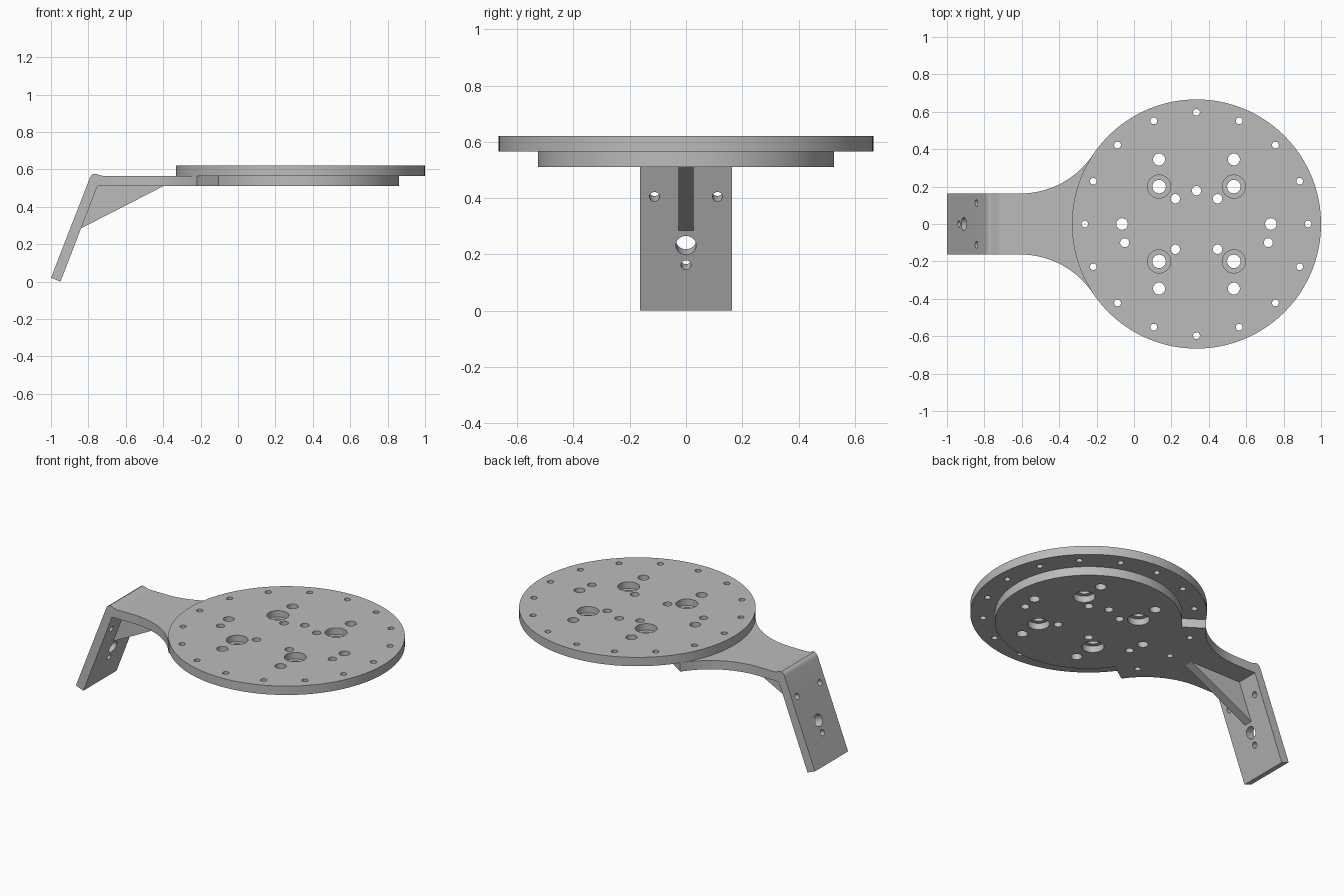
import bpy, bmesh
from math import sin, cos, pi, radians, sqrt
from mathutils import Matrix, Vector

if "Cube" in bpy.data.objects:
    bpy.data.objects.remove(bpy.data.objects["Cube"], do_unlink=True)

GREY = (0.5, 0.5, 0.5, 1)
grey = bpy.data.materials.new("matte grey")
grey.use_nodes = True
grey.diffuse_color = GREY
grey.node_tree.nodes["Principled BSDF"].inputs["Base Color"].default_value = GREY

CX, R_TOP, R_LOW = 0.334, 0.666, 0.527      # platform centre and radii
Z_LOW, Z_MID, Z_TOP = 0.51, 0.565, 0.62     # platform layers
HALF = 0.163                                # half width of the arm


def new_object(name, bm):
    bmesh.ops.recalc_face_normals(bm, faces=bm.faces)
    mesh = bpy.data.meshes.new(name)
    bm.to_mesh(mesh)
    bm.free()
    ob = bpy.data.objects.new(name, mesh)
    bpy.context.collection.objects.link(ob)
    mesh.materials.append(grey)
    return ob


def extrude(name, points, depth):
    """Close an outline of 3D points and sweep it along a vector."""
    bm = bmesh.new()
    face = bm.faces.new([bm.verts.new(p) for p in points])
    swept = bmesh.ops.extrude_face_region(bm, geom=[face])["geom"]
    bmesh.ops.translate(bm, vec=depth,
                        verts=[v for v in swept if isinstance(v, bmesh.types.BMVert)])
    return new_object(name, bm)


def side_profile(name, points, half):
    return extrude(name, [(x, -half, z) for x, z in points], (0, 2 * half, 0))


def arc(cx, cy, r, start, end, n):
    return [(cx + r * cos(start + (end - start) * i / n),
             cy + r * sin(start + (end - start) * i / n)) for i in range(n + 1)]


def add_drill(bm, profile, matrix, n=24):
    """Add a closed stepped cylinder, given as (radius, height) rings."""
    rings = [[bm.verts.new(matrix @ Vector((x, y, z))) for x, y in
              arc(0, 0, r, 0, 2 * pi * (n - 1) / n, n - 1)] for r, z in profile]
    for a, b in zip(rings, rings[1:]):
        for i in range(n):
            j = (i + 1) % n
            bm.faces.new((a[i], a[j], b[j], b[i]))
    bm.faces.new(rings[0][::-1])
    bm.faces.new(rings[-1])


def finish(ob, cutter=None):
    bpy.ops.object.select_all(action='DESELECT')
    ob.select_set(True)
    bpy.context.view_layer.objects.active = ob
    if cutter:
        mod = ob.modifiers.new("holes", 'BOOLEAN')
        mod.operation, mod.solver, mod.object = 'DIFFERENCE', 'EXACT', cutter
        bpy.ops.object.modifier_apply(modifier=mod.name)
    bpy.ops.object.shade_smooth_by_angle(angle=radians(30))


# Round top plate
top_plate = extrude("top_plate",
                    [(x, y, Z_MID) for x, y in arc(CX, 0, R_TOP, 0, 2 * pi * 127 / 128, 127)],
                    (0, 0, Z_TOP - Z_MID))

# Lower plate: smaller disc that runs into the flared arm
spread = radians(33.8)
fillet = (R_TOP * sin(spread) - HALF) / (1 - sin(spread))
fx, fy = CX - (R_TOP + fillet) * cos(spread), HALF + fillet
flare = arc(fx, fy, fillet, -spread, -pi / 2, 20)
disc = arc(CX, 0, R_LOW, spread - pi, pi - spread, 100)
outline = disc + flare + [(-0.72, HALF), (-0.72, -HALF)] + [(x, -y) for x, y in flare[::-1]]
lower_plate = extrude("lower_plate_and_arm", [(x, y, Z_LOW) for x, y in outline],
                      (0, 0, Z_MID - Z_LOW))

# Sloping mounting leg with a rounded ridge at the bend
mounting_leg = side_profile("mounting_leg", [
    (-1, 0.02), (-0.949, 0), (-0.752, Z_LOW), (-0.72, Z_LOW), (-0.72, Z_MID),
    (-0.737, 0.568), (-0.752, 0.574), (-0.768, 0.577), (-0.78, 0.572), (-0.788, 0.562),
    (-0.793, 0.552)], HALF)

# Gusset under the bend
gusset = side_profile("gusset", [(-0.4, Z_LOW), (-0.752, Z_LOW), (-0.839, 0.285)], 0.027)

# Platform holes: rim ring, stepped bolt holes, and plain holes
bm = bmesh.new()


def drill_down(x, y, r):
    add_drill(bm, [(r, 0.4), (r, 0.7)], Matrix.Translation((x, y, 0)))


for x, y in arc(CX, 0, 0.597, 0, 2 * pi * 15 / 16, 15):
    drill_down(x, y, 0.018)
for sx in (-1, 1):
    drill_down(CX + sx * 0.398, 0, 0.031)
    drill_down(CX + sx * 0.384, -0.1, 0.024)
    for sy in (-1, 1):
        drill_down(CX + sx * 0.2, sy * 0.345, 0.032)
        drill_down(CX + sx * 0.113, sy * 0.135, 0.025)
        add_drill(bm, [(0.062, 0.4), (0.062, 0.55), (0.036, 0.55), (0.036, 0.58),
                       (0.062, 0.58), (0.062, 0.7)],
                  Matrix.Translation((CX + sx * 0.2, sy * 0.2, 0)), 32)
drill_down(CX, 0.178, 0.025)
platform_drills = new_object("platform_drills", bm)

# Leg holes, square to the slope
bm = bmesh.new()
normal = Vector((-0.932, 0, 0.3625))
for y, z, r in ((-0.112, 0.405, 0.018), (0.112, 0.405, 0.018),
                (0, 0.232, 0.036), (0, 0.162, 0.018)):
    place = Matrix.Translation((-0.949 + z * 0.387, y, z)) @ \
        normal.to_track_quat('Z', 'Y').to_matrix().to_4x4()
    add_drill(bm, [(r, -0.05), (r, 0.12)], place)
leg_drills = new_object("leg_drills", bm)

finish(top_plate, platform_drills)
finish(lower_plate, platform_drills)
finish(mounting_leg, leg_drills)
finish(gusset)
for drill in (platform_drills, leg_drills):
    bpy.data.objects.remove(drill, do_unlink=True)
